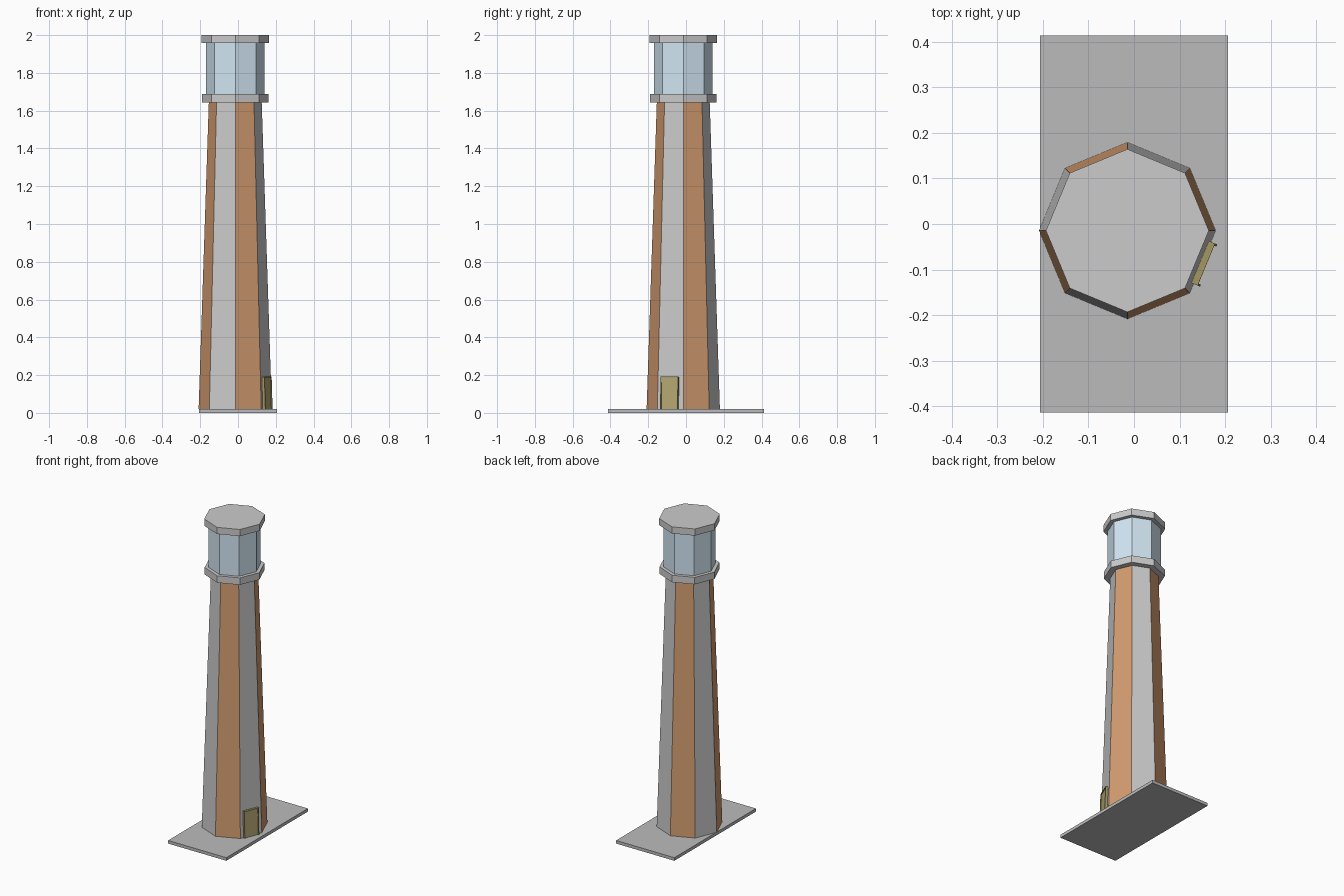
import bpy, bmesh, math
from mathutils import Matrix, Vector

if "Cube" in bpy.data.objects:
    bpy.data.objects.remove(bpy.data.objects["Cube"])

CX, CY = -0.0145, -0.0145   # tower axis


def material(name, rgb):
    m = bpy.data.materials.new(name)
    m.diffuse_color = (*rgb, 1)
    m.use_nodes = True
    m.node_tree.nodes["Principled BSDF"].inputs["Base Color"].default_value = m.diffuse_color
    return m


brown = material("brown", (0.65, 0.33, 0.16))
pale = material("pale_grey", (0.8, 0.8, 0.8))
glass = material("glass", (0.64, 0.79, 0.9))
slate = material("dark_grey", (0.5, 0.5, 0.5))
olive = material("olive", (0.46, 0.39, 0.17))
dark_olive = material("dark_olive", (0.36, 0.3, 0.12))


def finish(name, bm, mats):
    me = bpy.data.meshes.new(name)
    bm.to_mesh(me)
    bm.free()
    for m in mats:
        me.materials.append(m)
    ob = bpy.data.objects.new(name, me)
    bpy.context.collection.objects.link(ob)
    return ob


def octagon(name, r0, r1, z0, z1, mats, striped=False):
    bm = bmesh.new()
    bmesh.ops.create_cone(bm, cap_ends=True, segments=8, radius1=r0, radius2=r1,
                          depth=z1 - z0,
                          matrix=Matrix.Translation((CX, CY, (z0 + z1) / 2)))
    if striped:
        # alternate the two colours around the side faces
        for f in bm.faces:
            if len(f.verts) == 4:
                c = f.calc_center_median()
                a = math.degrees(math.atan2(c.y - CY, c.x - CX)) % 360
                f.material_index = int(a // 45) % 2
            else:
                f.material_index = 1
    return finish(name, bm, mats)


def box(name, lo, hi, mat, matrix=Matrix()):
    lo, hi = Vector(lo), Vector(hi)
    bm = bmesh.new()
    bmesh.ops.create_cube(bm, size=1, matrix=matrix @ Matrix.Translation((lo + hi) / 2)
                          @ Matrix.Diagonal((*(hi - lo), 1)))
    return finish(name, bm, [mat])


# ground slab
box("base_slab", (-0.207, -0.414, 0), (0.207, 0.414, 0.02), slate)

# tapering striped tower
octagon("tower", 0.194, 0.140, 0.02, 1.645, [brown, pale], striped=True)

# lantern room between gallery and cap
octagon("gallery", 0.177, 0.177, 1.643, 1.688, [pale])
octagon("lantern_glass", 0.1545, 0.1545, 1.688, 1.957, [glass])
octagon("roof_cap", 0.179, 0.179, 1.957, 2.0, [pale])

# door, local x points out of the wall and local y runs along it
door = (Matrix.Translation((CX, CY, 0)) @ Matrix.Rotation(math.radians(-22.5), 4, 'Z')
        @ Matrix.Translation((0.179, -0.0025, 0.02))
        @ Matrix.Rotation(math.radians(-1.7), 4, 'Y'))
box("door_panel", (-0.004, -0.045, 0), (0.010, 0.045, 0.166), olive, door)
for side, y in (("left", -0.050), ("right", 0.045)):
    box("door_post_" + side, (-0.004, y, 0), (0.015, y + 0.005, 0.171), dark_olive, door)
box("door_lintel", (-0.004, -0.045, 0.166), (0.015, 0.045, 0.171), dark_olive, door)
